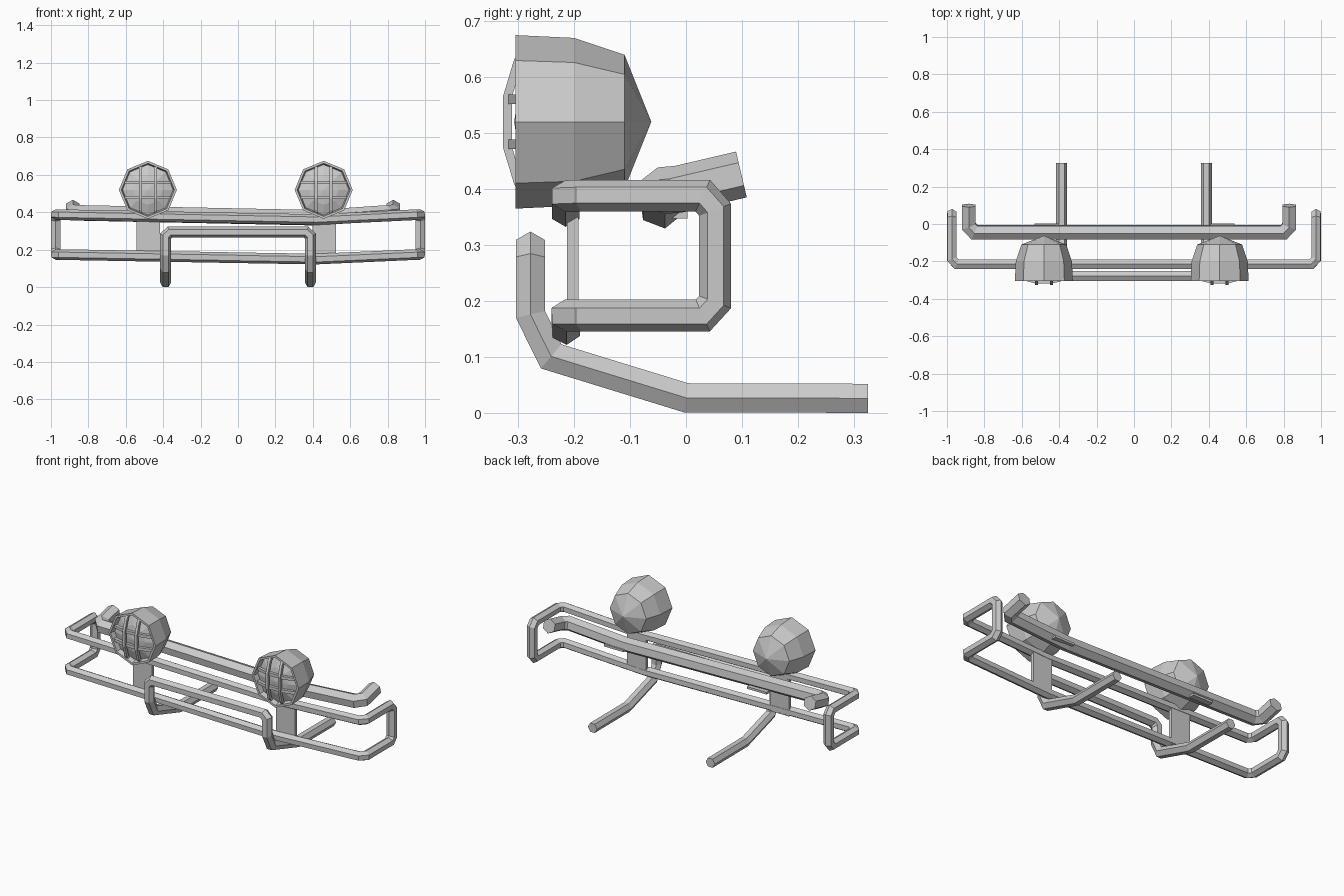
import bpy, bmesh, math
from mathutils import Vector

if "Cube" in bpy.data.objects:
    bpy.data.objects.remove(bpy.data.objects["Cube"])


def finish(bm, name):
    bmesh.ops.recalc_face_normals(bm, faces=bm.faces)
    me = bpy.data.meshes.new(name)
    bm.to_mesh(me)
    bm.free()
    ob = bpy.data.objects.new(name, me)
    bpy.context.collection.objects.link(ob)
    return ob


def tube(name, path, r, vertex_dir, sides=6, phase=0.0):
    """Mitred straight-segment tube; vertex_dir points at one corner of the first section."""
    pts = [Vector(p) for p in path]
    dirs = [(b - a).normalized() for a, b in zip(pts, pts[1:])]
    u = Vector(vertex_dir)
    u = (u - dirs[0] * u.dot(dirs[0])).normalized()
    v = dirs[0].cross(u)
    angles = [2 * math.pi * i / sides + phase for i in range(sides)]
    ring = [pts[0] + (u * math.cos(a) + v * math.sin(a)) * r for a in angles]
    rings = [ring]
    for i, d in enumerate(dirs):
        n = (d + dirs[i + 1]).normalized() if i + 1 < len(dirs) else d
        ring = [p + d * ((pts[i + 1] - p).dot(n) / d.dot(n)) for p in ring]
        rings.append(ring)
    bm = bmesh.new()
    vs = [[bm.verts.new(p) for p in rg] for rg in rings]
    for a, b in zip(vs, vs[1:]):
        for j in range(sides):
            k = (j + 1) % sides
            bm.faces.new((a[j], a[k], b[k], b[j]))
    bm.faces.new(vs[0])
    bm.faces.new(vs[-1])
    return finish(bm, name)


def box(name, lo, hi):
    bm = bmesh.new()
    bmesh.ops.create_cube(bm, size=1)
    for v in bm.verts:
        v.co = [(a + b) / 2 + c * (b - a) for a, b, c in zip(lo, hi, v.co)]
    return finish(bm, name)


def lathe_y(name, profile, cx, cz, sides=8):
    """Revolve (y, radius) pairs about a y axis; zero radius gives a point."""
    bm = bmesh.new()
    rows = []
    for y, r in profile:
        if r == 0:
            rows.append([bm.verts.new((cx, y, cz))] * sides)
        else:
            rows.append([bm.verts.new((cx + r * math.cos(2 * math.pi * i / sides), y,
                                       cz + r * math.sin(2 * math.pi * i / sides)))
                         for i in range(sides)])
    for a, b in zip(rows, rows[1:]):
        for j in range(sides):
            k = (j + 1) % sides
            bm.faces.new(list(dict.fromkeys((a[j], a[k], b[k], b[j]))))
    return finish(bm, name)


UP = (0, 0, 1)

# Main bumper loop, two halves that share the section at x = 0
for side, s in (("left", -1), ("right", 1)):
    low = s > 0
    path = [(0, -0.215, 0.369)]
    if low:
        path.append((0.42, -0.215, 0.361))
    path += [(s * x, y, z) for x, y, z in (
        (0.948, -0.215, 0.387), (0.974, -0.187, 0.388), (0.974, 0.03, 0.388),
        (0.974, 0.052, 0.363), (0.974, 0.052, 0.198), (0.974, 0.03, 0.174),
        (0.974, -0.187, 0.174), (0.948, -0.215, 0.174))]
    if low:
        path.append((0.42, -0.215, 0.15))
    path.append((0, -0.215, 0.157))
    tube("bumper_loop_" + side, path, 0.0285, UP)

# Rear bar with swept-back ends
tube("rear_bar", [(-0.883, 0.099, 0.426), (-0.883, -0.012, 0.400), (-0.853, -0.044, 0.397),
                  (0.42, -0.044, 0.371), (0.80, -0.044, 0.397), (0.83, -0.012, 0.400),
                  (0.83, 0.099, 0.426)], 0.042, UP)

# Front guard hoop with legs running under the vehicle
leg = [(0.387, 0.325, 0.026), (0.387, 0, 0.027), (0.387, -0.241, 0.101),
       (0.387, -0.278, 0.176), (0.387, -0.278, 0.272), (0.364, -0.278, 0.294)]
tube("guard_hoop", leg + [(-x, y, z) for x, y, z in reversed(leg)], 0.03, (1, 0, 0))

for side, cx in (("left", -0.482), ("right", 0.458)):
    # Bracket plate between the bars and tab on the rear bar
    box("bracket_" + side, (cx - 0.06, -0.213, 0.145), (cx + 0.065, -0.192, 0.375))
    box("rear_tab_" + side, (cx - 0.05, -0.03, 0.347), (cx + 0.08, 0.003, 0.36))
    # Lamp shell with rim and domed lens
    cz = 0.52
    lathe_y("lamp_" + side, [(-0.062, 0), (-0.11, 0.12), (-0.2, 0.15), (-0.305, 0.155),
                             (-0.305, 0.142), (-0.275, 0.135), (-0.295, 0.08),
                             (-0.307, 0)], cx, cz)
    # Stone guard strips
    for i, o in enumerate((-0.04, 0.04)):
        tube(f"lamp_guard_vertical_{side}_{i}",
             [(cx + o, y, cz + z) for z, y in ((-0.13, -0.285), (-0.108, -0.300),
              (-0.045, -0.319), (0.045, -0.319), (0.108, -0.300), (0.13, -0.285))],
             0.011, (1, 0, 0), 4, math.pi / 4)
        tube(f"lamp_guard_horizontal_{side}_{i}",
             [(cx + x, y, cz + o) for x, y in ((-0.13, -0.283), (-0.108, -0.293),
              (-0.045, -0.309), (0.045, -0.309), (0.108, -0.293), (0.13, -0.283))],
             0.012, UP, 4, math.pi / 4)
